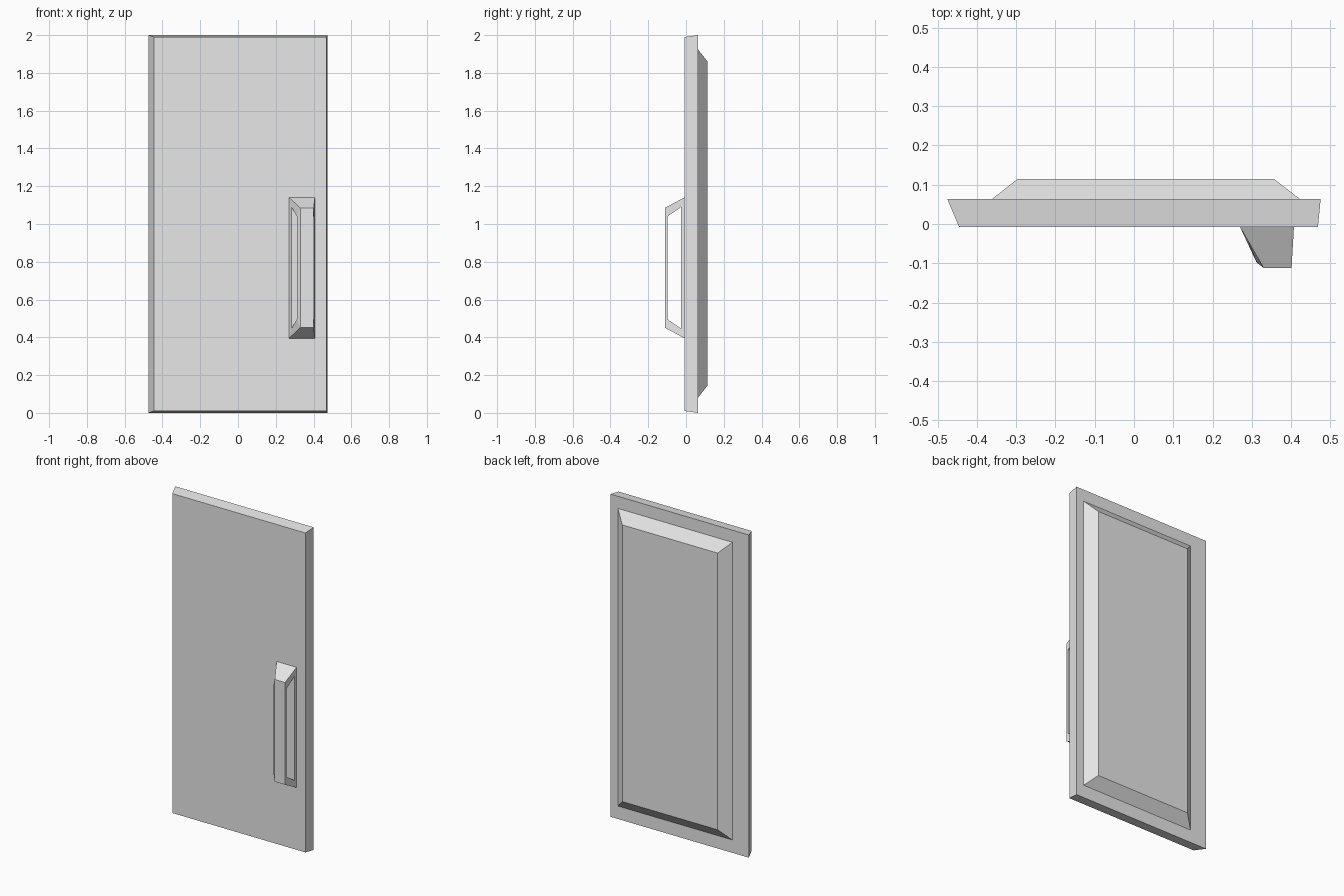
import bpy
import bmesh

cube = bpy.data.objects.get("Cube")
if cube:
    bpy.data.objects.remove(cube, do_unlink=True)

grey = bpy.data.materials.new("light_grey")
grey.use_nodes = True
grey.diffuse_color = (0.8, 0.8, 0.8, 1)
grey.node_tree.nodes["Principled BSDF"].inputs["Base Color"].default_value = (0.8, 0.8, 0.8, 1)


def bridge_rings(name, rings, closed=False):
    """Join equal rings of points with quads; cap the ends or close the loop."""
    bm = bmesh.new()
    loops = [[bm.verts.new(p) for p in ring] for ring in rings]
    pairs = list(zip(loops, loops[1:]))
    if closed:
        pairs.append((loops[-1], loops[0]))
    else:
        bm.faces.new(loops[0])
        bm.faces.new(loops[-1])
    for a, b in pairs:
        for i in range(len(a)):
            j = (i + 1) % len(a)
            bm.faces.new((a[i], a[j], b[j], b[i]))
    bmesh.ops.recalc_face_normals(bm, faces=bm.faces)
    mesh = bpy.data.meshes.new(name)
    bm.to_mesh(mesh)
    bm.free()
    mesh.materials.append(grey)
    obj = bpy.data.objects.new(name, mesh)
    bpy.context.collection.objects.link(obj)
    return obj


def rect(y, x0, x1, z0, z1):
    return [(x0, y, z0), (x1, y, z0), (x1, y, z1), (x0, y, z1)]


# Door slab, slightly wider at the back
FRONT, BACK = -0.008, 0.063
bridge_rings("door_slab", [rect(FRONT, -0.445, 0.468, 0.01, 1.99),
                           rect(BACK, -0.475, 0.475, 0.0, 2.0)])

# Raised panel with sloping edges on the back
bridge_rings("back_panel", [rect(BACK, -0.362, 0.423, 0.08, 1.925),
                            rect(0.114, -0.297, 0.357, 0.145, 1.86)])

# Pull handle: a tapered frame, open from side to side
MID = 0.768
# Each point is x, y and half height: outer left, inner left, inner right, outer right
base = [(0.27, FRONT, 0.373), (0.283, -0.026, 0.322),
        (0.404, -0.026, 0.322), (0.407, FRONT, 0.373)]
grip = [(0.33, -0.112, 0.317), (0.312, -0.098, 0.272),
        (0.401, -0.098, 0.272), (0.401, -0.112, 0.317)]


def corner(points, side):
    return [(x, y, MID + side * h) for x, y, h in points]


bridge_rings("handle", [corner(base, -1), corner(grip, -1),
                        corner(grip, 1), corner(base, 1)], closed=True)
